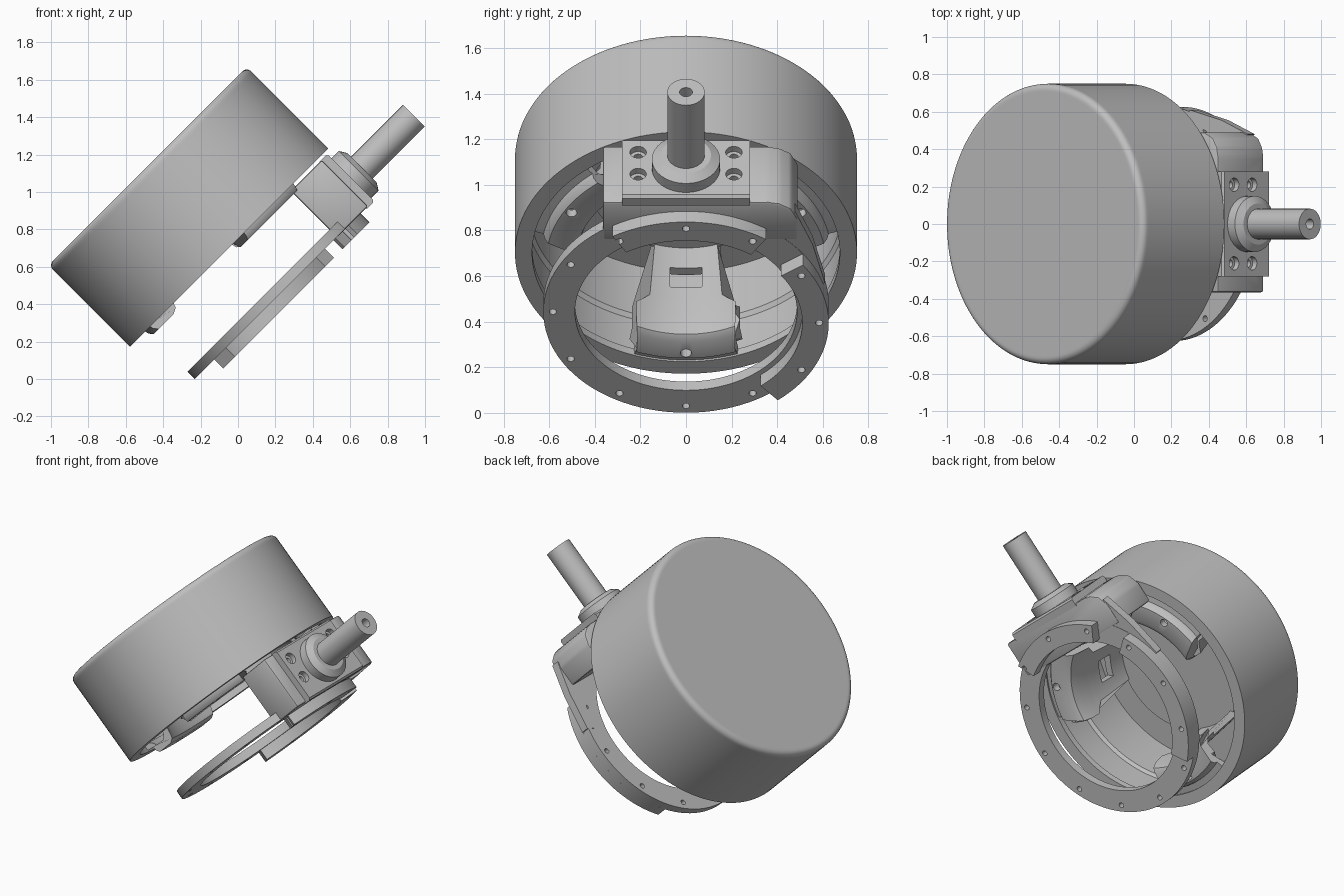
import bpy, bmesh, math
from mathutils import Matrix, Vector

if "Cube" in bpy.data.objects:
    bpy.data.objects.remove(bpy.data.objects["Cube"])

# One grey metal for everything
steel = bpy.data.materials.new("grey metal")
steel.use_nodes = True
GREY = (0.52, 0.52, 0.52, 1)
steel.diffuse_color = GREY
steel.node_tree.nodes["Principled BSDF"].inputs["Base Color"].default_value = GREY

# Local frame: X across the drum, Y sideways, Z along the drum axis; tilted 45 degrees
CENTRE = 0.463
TILT = Matrix.Rotation(math.radians(-45), 4, 'Y')
UP, OUT = (0, 0, 1), (1, 0, 0)
parts = []


def finish(name, bm):
    bmesh.ops.recalc_face_normals(bm, faces=bm.faces)
    mesh = bpy.data.meshes.new(name)
    bm.to_mesh(mesh)
    bm.free()
    mesh.transform(TILT)
    mesh.materials.append(steel)
    ob = bpy.data.objects.new(name, mesh)
    bpy.context.collection.objects.link(ob)
    parts.append(ob)
    return ob


def polar(r, degrees, z):
    a = math.radians(degrees)
    return (CENTRE + r * math.cos(a), r * math.sin(a), z)


def lathe(name, profile, start=0, end=360, steps=96, spread=None):
    """Turn a closed (radius, height) profile about the drum axis; angles from +X.
    spread optionally scales the angle of each profile point about the middle."""
    bm = bmesh.new()
    full = end - start == 360
    mid, half = (start + end) / 2, (end - start) / 2
    n = len(profile)
    spread = spread or [1] * n
    rows = []
    for i in range(steps if full else steps + 1):
        t = 2 * i / steps - 1
        rows.append([bm.verts.new(polar(r, mid + half * t * k, z)) for (r, z), k in zip(profile, spread)])
    for i in range(steps):
        a, b = rows[i], rows[(i + 1) % len(rows)]
        for j in range(n):
            bm.faces.new((a[j], a[(j + 1) % n], b[(j + 1) % n], b[j]))
    if not full:
        bm.faces.new(rows[0])
        bm.faces.new(rows[-1])
    bmesh.ops.remove_doubles(bm, verts=bm.verts, dist=1e-5)
    return finish(name, bm)


def prism(name, points, direction, bevel=0):
    """Extrude a polygon of 3D points along a vector."""
    bm = bmesh.new()
    face = bm.faces.new([bm.verts.new(p) for p in points])
    new = bmesh.ops.extrude_face_region(bm, geom=[face])["geom"]
    bmesh.ops.translate(bm, vec=direction, verts=[v for v in new if isinstance(v, bmesh.types.BMVert)])
    if bevel:
        bmesh.ops.recalc_face_normals(bm, faces=bm.faces)
        bmesh.ops.bevel(bm, geom=bm.edges[:], offset=bevel, segments=2, profile=0.5, affect='EDGES')
    return finish(name, bm)


def rod(bm, base, axis, length, r1, r2=None):
    """Add a capped cylinder or cone starting at base."""
    axis = Vector(axis)
    m = Matrix.Translation(Vector(base) + axis * length / 2) @ axis.to_track_quat('Z', 'Y').to_matrix().to_4x4()
    bmesh.ops.create_cone(bm, cap_ends=True, segments=32, radius1=r1, radius2=r2 or r1, depth=length, matrix=m)


def cut(targets, cutter):
    """Subtract the cutter from each target, then discard it."""
    parts.remove(cutter)
    cutter.hide_render = True
    for ob in targets:
        mod = ob.modifiers.new("cut", 'BOOLEAN')
        mod.operation, mod.solver, mod.object = 'DIFFERENCE', 'EXACT', cutter
        bpy.context.view_layer.update()
        mesh = bpy.data.meshes.new_from_object(ob.evaluated_get(bpy.context.evaluated_depsgraph_get()))
        ob.modifiers.clear()
        ob.data = mesh
    bpy.data.objects.remove(cutter)


def drill(targets, rods):
    bm = bmesh.new()
    for args in rods:
        rod(bm, *args)
    cut(targets, finish("drill", bm))


# Drum: closed cup with a rounded back edge and a small inner lip
edge = [(0.715 + 0.035 * math.sin(t), 1.112 + 0.035 * math.cos(t)) for t in
        [math.radians(15 * k) for k in range(7)]]
lathe("drum", [(0, 1.147), (0.705, 1.147)] + edge +
      [(0.75, 1.10), (0.75, 0.53), (0.675, 0.53), (0.675, 0.57), (0.70, 0.57), (0.70, 0.78),
       (0.685, 0.80), (0.685, 1.10), (0, 1.10)], steps=128)

# Spider inside the drum: hub plate and three stepped arms ending in lugs
lathe("hub_plate", [(0, 0.98), (0.435, 0.98), (0.435, 1.02), (0, 1.02)])
outer = [(0.675, 0.54), (0.635, 0.535), (0.63, 0.51), (0.612, 0.488), (0.51, 0.488), (0.48, 0.505), (0.462, 0.56),
         (0.455, 0.63), (0.45, 0.66), (0.447, 0.69), (0.42, 0.98)]
inner = [(0.46, 1.02), (0.487, 0.69), (0.49, 0.66), (0.495, 0.63), (0.502, 0.56), (0.53, 0.53),
         (0.59, 0.53), (0.61, 0.55), (0.64, 0.575), (0.675, 0.58)]
wide = [0.85, 0.86, 0.87, 0.9, 1.08, 1.16, 1.22, 1.24, 1.06, 0.9, 0.83]
spread = wide + wide[:0:-1]
for i, ang in enumerate((60, 180, 300)):
    arm = lathe(f"spider_arm_{i + 1}", outer + inner, ang - 23, ang + 23, 24, spread)
    drill([arm], [(polar(0.58, ang, 0.4), UP, 0.3, 0.024)])
    # rectangular window in the arm wall
    radial = Vector(polar(1, ang, 0)) - Vector(polar(0, ang, 0))
    side = radial.cross(Vector(UP))
    mid = Vector(polar(0.35, ang, 0.81))
    corners = [mid + side * s * 0.07 + Vector(UP) * h * 0.055 for s, h in ((-1, -1), (1, -1), (1, 1), (-1, 1))]
    cut([arm], prism("window_cutter", corners, radial * 0.2))


# Mounting ring with two raised arc pads, all drilled on one bolt circle
def band(name, r0, r1, z0, z1, *span):
    return lathe(name, [(r0, z0), (r1, z0), (r1, z1), (r0, z1)], *span)


ring = band("mounting_ring", 0.487, 0.626, 0.164, 0.218)
top_pad = band("top_pad", 0.51, 0.626, 0.095, 0.164, -31, 34, 32)
side_pad = band("side_pad", 0.51, 0.626, 0.095, 0.164, 55, 140, 40)
drill([ring, top_pad, side_pad], [(polar(0.584, 30 * k, 0.05), UP, 0.25, 0.016) for k in range(12)])

# Bracket block with a rounded shoulder, and a thin web running down to the ring
plan = [(0.91, -0.365), (1.145, -0.365), (1.145, 0.36), (1.135, 0.41), (1.105, 0.46), (1.04, 0.49), (0.91, 0.49)]
block = prism("bracket_block", [(a, y, 0.161) for a, y in plan], (0, 0, 0.35), 0.012)
web = [(0.92, 0.40), (1.08, 0.48), (0.88, 0.555), (0.64, 0.61), (0.62, 0.56), (0.80, 0.48)]
prism("bracket_web", [(a, y, 0.166) for a, y in web], (0, 0, 0.053))

# Bolted flange on the bracket
side_view = [(1.13, 0.155), (1.175, 0.155), (1.187, 0.167), (1.187, 0.502), (1.175, 0.513), (1.13, 0.513)]
flange = prism("shaft_flange", [(a, -0.28, n) for a, n in side_view], (0, 0.56, 0))
bolts = [(y, n) for y in (-0.21, 0.21) for n in (0.294, 0.43)]
drill([flange, block], [((1.155, y, n), OUT, 0.1, 0.036) for y, n in bolts])
drill([flange, block], [((1.05, y, n), OUT, 0.2, 0.02) for y, n in bolts])

# Shaft with a flared collar and a centre bore
AXIS = 0.33
bm = bmesh.new()
rod(bm, (1.17, 0, AXIS), OUT, 0.073, 0.15)
rod(bm, (1.243, 0, AXIS), OUT, 0.025, 0.15, 0.11)
finish("shaft_collar", bm)
bm = bmesh.new()
rod(bm, (1.23, 0, AXIS), OUT, 0.43, 0.082)
shaft = finish("shaft", bm)
drill([shaft], [((1.52, 0, AXIS), OUT, 0.2, 0.028)])

# Smooth curved faces, keep machined edges crisp
bpy.ops.object.select_all(action='DESELECT')
for ob in parts:
    ob.select_set(True)
bpy.context.view_layer.objects.active = parts[0]
bpy.ops.object.shade_smooth_by_angle(angle=math.radians(30))
